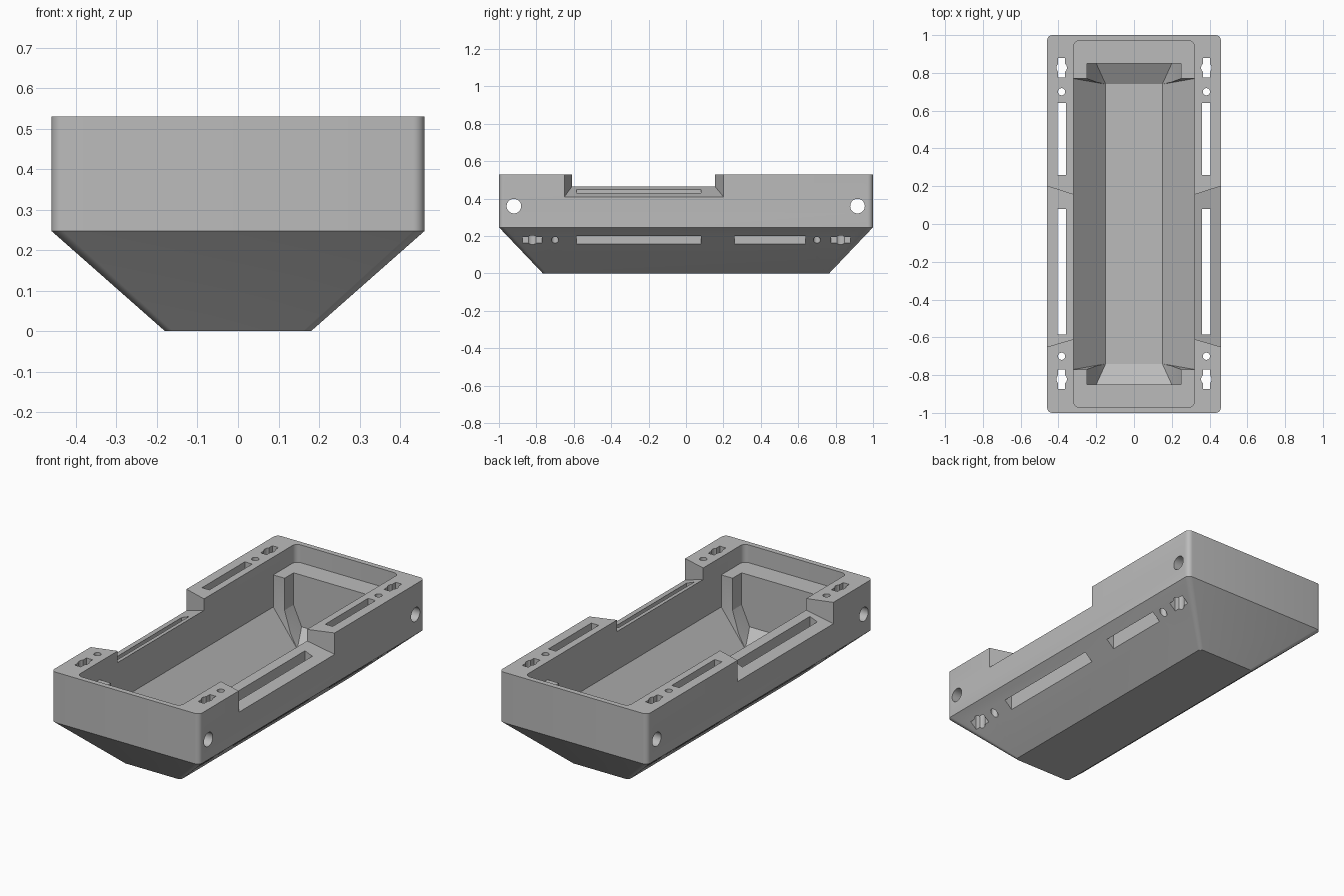
import bpy, bmesh, math
from mathutils import Vector

if "Cube" in bpy.data.objects:
    bpy.data.objects.remove(bpy.data.objects["Cube"])

grey = bpy.data.materials.new("plain grey")
grey.diffuse_color = (0.5, 0.5, 0.5, 1)
grey.use_nodes = True
grey.node_tree.nodes["Principled BSDF"].inputs["Base Color"].default_value = grey.diffuse_color


def make(name, bm):
    bmesh.ops.recalc_face_normals(bm, faces=bm.faces)
    me = bpy.data.meshes.new(name)
    bm.to_mesh(me)
    bm.free()
    ob = bpy.data.objects.new(name, me)
    bpy.context.collection.objects.link(ob)
    return ob


def rounded(hx, hy, r, n=6):
    pts = []
    for k, (sx, sy) in enumerate([(1, 1), (-1, 1), (-1, -1), (1, -1)]):
        for i in range(n + 1):
            a = math.pi / 2 * (k + i / n)
            pts.append((sx * (hx - r) + r * math.cos(a), sy * (hy - r) + r * math.sin(a)))
    return pts


def loft(name, sections):
    """Skin between rounded rectangles given as (half x, half y, radius, z)."""
    bm = bmesh.new()
    rings = [[bm.verts.new((x, y, z)) for x, y in rounded(hx, hy, r)] for hx, hy, r, z in sections]
    for a, b in zip(rings, rings[1:]):
        for i in range(len(a)):
            j = (i + 1) % len(a)
            bm.faces.new((a[i], a[j], b[j], b[i]))
    bm.faces.new(rings[0])
    bm.faces.new(rings[-1])
    return make(name, bm)


def hull(name, pts):
    bm = bmesh.new()
    for p in pts:
        bm.verts.new(p)
    res = bmesh.ops.convex_hull(bm, input=bm.verts)
    junk = [v for v in res["geom_interior"] if isinstance(v, bmesh.types.BMVert)]
    bmesh.ops.delete(bm, geom=junk, context='VERTS')
    bmesh.ops.dissolve_limit(bm, angle_limit=0.002, verts=bm.verts, edges=bm.edges)
    return make(name, bm)


def four(pts):
    return [(sx * x, sy * y, z) for x, y, z in pts for sx in (1, -1) for sy in (1, -1)]


def box(x0, x1, y0, y1, z0, z1):
    return hull("cutter", [(x, y, z) for x in (x0, x1) for y in (y0, y1) for z in (z0, z1)])


def cylinder(centre, r, depth, axis='Z'):
    bm = bmesh.new()
    bmesh.ops.create_cone(bm, cap_ends=True, segments=32, radius1=r, radius2=r, depth=depth)
    if axis == 'X':
        for v in bm.verts:
            v.co = Vector((v.co.z, v.co.x, v.co.y))
    bmesh.ops.translate(bm, verts=bm.verts, vec=centre)
    return make("cutter", bm)


# Outer shell: straight upper walls, tapered keel below
tray = loft("tray_body", [(0.18, 0.765, 0.02, 0), (0.46, 1.0, 0.028, 0.247), (0.46, 1.0, 0.028, 0.53)])

# Upper recess with end ledges, then the deep trough and its end bays
cutters = [
    loft("cutter", [(0.32, 0.97, 0.03, 0.43), (0.32, 0.97, 0.03, 0.6)]),
    hull("cutter", four([(0.32, 0.77, 0.46), (0.32, 0.77, 0.25), (0.15, 0.74, 0.07)])),
    hull("cutter", four([(0.25, 0.85, 0.45), (0.25, 0.85, 0.25), (0.20, 0.85, 0.14),
                         (0.15, 0.74, 0.0705)])),
]

for s in (1, -1):
    # Flared notch with a sloping floor in each long side
    cutters.append(hull("cutter", [(s * x, y, z) for x, y0, y1, zf in
                                   ((0.48, -0.656, 0.207, 0.402), (0.30, -0.604, 0.149, 0.473))
                                   for y in (y0, y1) for z in (zf, 0.6)]))
    # Long strap slots
    for y0, y1 in ((0.26, 0.64), (-0.585, 0.08)):
        cutters.append(box(s * 0.36, s * 0.406, y0, y1, -0.1, 0.7))
    # Keyed slots and pin holes
    for e in (1, -1):
        yc = 0.827 if e > 0 else -0.822
        cutters.append(box(s * 0.364, s * 0.402, yc - 0.052, yc + 0.052, -0.1, 0.7))
        cutters.append(cylinder((s * 0.383, yc, 0.3), 0.028, 0.8))
        cutters.append(cylinder((s * 0.383, e * 0.70, 0.3), 0.019, 0.8))

# Cross holes through both ends
for y in (0.917, -0.92):
    cutters.append(cylinder((0, y, 0.36), 0.039, 1.2, 'X'))

for c in cutters:
    c.hide_render = True
    m = tray.modifiers.new("cut", 'BOOLEAN')
    m.operation, m.solver, m.object = 'DIFFERENCE', 'EXACT', c

# Bake the cuts and clear away the cutters
bpy.context.view_layer.update()
baked = bpy.data.meshes.new_from_object(tray.evaluated_get(bpy.context.evaluated_depsgraph_get()))
tray.modifiers.clear()
tray.data = baked
for c in cutters:
    bpy.data.objects.remove(c)
baked.materials.clear()
baked.materials.append(grey)
bpy.context.view_layer.objects.active = tray
tray.select_set(True)
bpy.ops.object.shade_smooth_by_angle(angle=math.radians(20))
